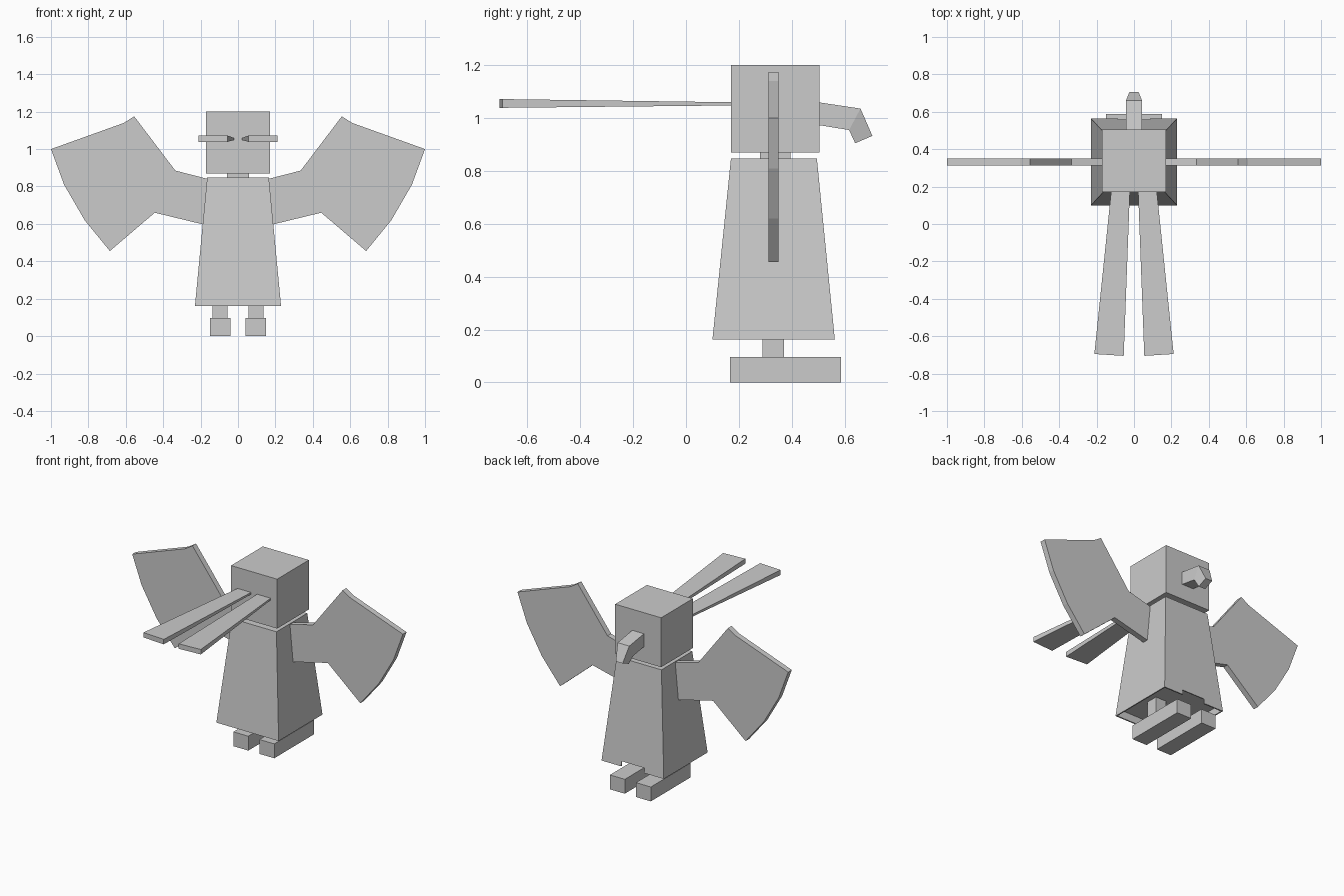
import bpy
import bmesh

cube = bpy.data.objects.get("Cube")
if cube:
    bpy.data.objects.remove(cube, do_unlink=True)

grey = bpy.data.materials.new("plain grey")
grey.use_nodes = True
COLOUR = (0.6, 0.6, 0.6, 1)
grey.diffuse_color = COLOUR
grey.node_tree.nodes["Principled BSDF"].inputs["Base Color"].default_value = COLOUR


def finish(name, bm):
    bmesh.ops.recalc_face_normals(bm, faces=bm.faces)
    mesh = bpy.data.meshes.new(name)
    bm.to_mesh(mesh)
    bm.free()
    mesh.materials.append(grey)
    obj = bpy.data.objects.new(name, mesh)
    bpy.context.collection.objects.link(obj)
    return obj


def loft(name, loops):
    """Closed solid joining outlines that have the same number of corners."""
    bm = bmesh.new()
    rings = [[bm.verts.new(p) for p in loop] for loop in loops]
    n = len(rings[0])
    for a, b in zip(rings, rings[1:]):
        for i in range(n):
            j = (i + 1) % n
            bm.faces.new((a[i], a[j], b[j], b[i]))
    bm.faces.new(rings[0])
    bm.faces.new(rings[-1])
    return finish(name, bm)


def level(hx, y0, y1, z, cx=0):
    return [(cx - hx, y0, z), (cx + hx, y0, z), (cx + hx, y1, z), (cx - hx, y1, z)]


def box(name, hx, y0, y1, z0, z1, cx=0):
    return loft(name, [level(hx, y0, y1, z0, cx), level(hx, y0, y1, z1, cx)])


def subtract(obj, cutter):
    mod = obj.modifiers.new("cut", "BOOLEAN")
    mod.operation = "DIFFERENCE"
    mod.solver = "EXACT"
    mod.object = cutter
    cutter.hide_render = True
    cutter.hide_set(True)


# Head, neck and tapered body
box("head", 0.17, 0.17, 0.505, 0.87, 1.2)
box("neck", 0.06, 0.28, 0.395, 0.84, 0.88)
body = loft("body", [level(0.23, 0.1, 0.563, 0.162), level(0.165, 0.17, 0.495, 0.847)])

# Hollow under the hem, with a notch at the back
subtract(body, loft("hem_hollow", [level(0.225, 0.105, 0.558, 0.1),
                                   level(0.22, 0.112, 0.552, 0.21)]))
subtract(body, box("hem_notch", 0.085, 0.5, 0.62, 0.1, 0.195))

# Hooked beak: cross-sections along its length
beak = [(0.043, 0.5, 1.06, 0.5, 0.974), (0.043, 0.66, 1.036, 0.617, 0.955),
        (0.025, 0.705, 0.933, 0.64, 0.905)]
loft("beak", [[(-w, ya, za), (w, ya, za), (w, yb, zb), (-w, yb, zb)]
              for w, ya, za, yb, zb in beak])

# Paired parts
wing = [(0.16, 0.84), (0.335, 0.885), (0.555, 1.175), (0.61, 1.14), (1.0, 1.0),
        (0.93, 0.81), (0.82, 0.62), (0.685, 0.455), (0.445, 0.66), (0.185, 0.597)]
for side, s in (("left", 1), ("right", -1)):
    loft(side + "_wing", [[(s * x, y, z) for x, z in wing] for y in (0.312, 0.35)])
    box(side + "_leg", 0.04, 0.29, 0.37, 0.09, 0.22, s * 0.097)
    box(side + "_foot", 0.055, 0.167, 0.587, 0, 0.096, s * 0.096)
    # Long flat plume widening towards its tip
    plume = [(0.022, 0.175, 0.122, 0.175, 1.048, 1.06),
             (0.055, -0.705, 0.212, -0.695, 1.039, 1.072)]
    loft(side + "_plume", [[(s * xa, ya, z0), (s * xb, yb, z0), (s * xb, yb, z1), (s * xa, ya, z1)]
                           for xa, ya, xb, yb, z0, z1 in plume])
